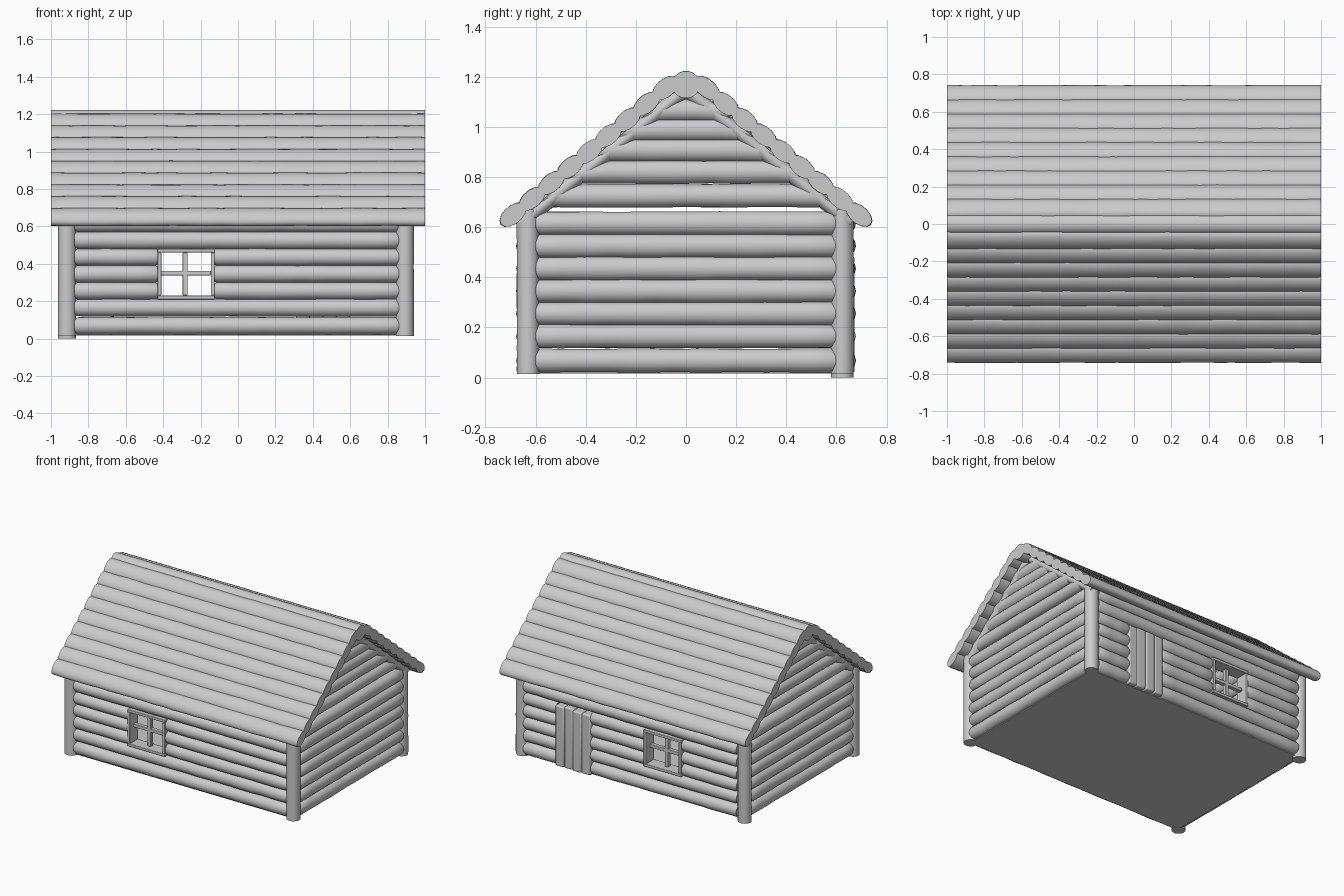
import bpy, bmesh, math, random
from mathutils import Vector, Matrix

if "Cube" in bpy.data.objects:
    bpy.data.objects.remove(bpy.data.objects["Cube"])

random.seed(4)


def log(bm, a, b, w, h, up=(0, 0, 1), shear=0.0, wobble=0.06, taper=0.82, sides=14):
    """Lumpy log from a to b; w / h are half sizes across and along 'up'."""
    a, b, up = Vector(a), Vector(b), Vector(up).normalized()
    d = b - a
    length = d.length
    d.normalize()
    side = d.cross(up)
    n = max(2, round(length / 0.09))
    edge = min(0.018, length * 0.2)
    stops = [0] + [edge + (length - 2 * edge) * i / n for i in range(n + 1)] + [length]
    rings = []
    for i, s in enumerate(stops):
        k = taper if i in (0, len(stops) - 1) else 1
        kw = k * (1 + random.uniform(-wobble, wobble))
        kh = k * (1 + random.uniform(-wobble, wobble) * 0.6)
        t = 2 * s / length - 1
        ring = []
        for j in range(sides):
            u = 2 * math.pi * j / sides
            rise = math.sin(u) * h * kh
            ring.append(bm.verts.new(a + d * (s - shear * rise * t)
                                     + side * math.cos(u) * w * kw + up * rise))
        rings.append(ring)
    for r, q in zip(rings, rings[1:]):
        for j in range(sides):
            k = (j + 1) % sides
            bm.faces.new((r[j], r[k], q[k], q[j]))
    bm.faces.new(rings[0][::-1])
    bm.faces.new(rings[-1])


def box(bm, x0, x1, y0, y1, z0, z1):
    m = Matrix.Translation(((x0 + x1) / 2, (y0 + y1) / 2, (z0 + z1) / 2))
    bmesh.ops.create_cube(bm, size=1, matrix=m @ Matrix.Diagonal((x1 - x0, y1 - y0, z1 - z0, 1)))


def finish(name, bm, bevel=0.0):
    bmesh.ops.recalc_face_normals(bm, faces=bm.faces[:])
    me = bpy.data.meshes.new(name)
    bm.to_mesh(me)
    bm.free()
    ob = bpy.data.objects.new(name, me)
    bpy.context.collection.objects.link(ob)
    if bevel:
        mod = ob.modifiers.new("bevel", "BEVEL")
        mod.width, mod.segments = bevel, 2
    bpy.ops.object.select_all(action='DESELECT')
    ob.select_set(True)
    bpy.context.view_layer.objects.active = ob
    bpy.ops.object.shade_smooth_by_angle(angle=math.radians(45))
    return ob


WIN = (-0.43, -0.125, 0.21, 0.48)      # window x0, x1, z0, z1
DOOR = (0.31, 0.60, 0.02, 0.47)        # door x0, x1, z0, z1
ROWS = [0.068] + [0.165 + 0.09 * i for i in range(6)]

# Long walls, logs interrupted by the openings
for name, y, holes in (("front_wall", -0.625, [WIN]), ("back_wall", 0.625, [WIN, DOOR])):
    bm = bmesh.new()
    for z in ROWS:
        cuts = [-0.875]
        for x0, x1, z0, z1 in holes:
            if z0 < z < z1:
                cuts += [x0 + 0.005, x1 - 0.005]
        cuts.append(0.86)
        for x0, x1 in zip(cuts[::2], cuts[1::2]):
            log(bm, (x0, y, z), (x1, y, z), 0.05, 0.048)
    finish(name, bm)

# End walls with gable logs sheared to the roof slope
for name, x in (("left_wall", -0.908), ("right_wall", 0.893)):
    bm = bmesh.new()
    for z in ROWS:
        log(bm, (x, -0.6, z), (x, 0.6, z), 0.045, 0.048)
    for z in (0.725, 0.82, 0.907, 0.988, 1.066):
        half = 0.055 + (1.2 - z) / 0.83 - 0.075
        log(bm, (x, -half, z), (x, half, z), 0.045, 0.047, shear=1.2, taper=0.95)
    finish(name, bm)

# Corner posts
bm = bmesh.new()
for x in (-0.914, 0.892):
    for y in (-0.63, 0.623):
        foot = 0.0 if x < 0 < y else 0.014
        log(bm, (x, y, foot), (x, y, 0.67), 0.048, 0.046, up=(0, 1, 0), wobble=0.015, taper=1)
finish("corner_posts", bm)

# Floor slab
bm = bmesh.new()
box(bm, -0.91, 0.89, -0.635, 0.63, 0.016, 0.035)
finish("floor", bm)

# Windows: deep frame, thin trim and crossing bars
for name, s in (("front_window", -1), ("back_window", 1)):
    bm = bmesh.new()
    x0, x1, z0, z1 = WIN
    ya, yb = sorted((s * 0.575, s * 0.672))
    t = 0.02
    box(bm, x0, x1, ya, yb, z0, z0 + t)
    box(bm, x0, x1, ya, yb, z1 - t, z1)
    box(bm, x0, x0 + t, ya, yb, z0 + t, z1 - t)
    box(bm, x1 - t, x1, ya, yb, z0 + t, z1 - t)
    xm, zm = (x0 + x1) / 2 - 0.005, (z0 + z1) / 2 + 0.005
    ya, yb = sorted((s * 0.60, s * 0.63))
    box(bm, xm - 0.013, xm + 0.013, ya, yb, z0 + t, z1 - t)
    box(bm, x0 + t, x1 - t, ya, yb, zm - 0.012, zm + 0.012)
    finish(name, bm, 0.003)

# Plank door on the back
bm = bmesh.new()
x0, x1, z0, z1 = DOOR
pw = (x1 - x0) / 4
for i in range(4):
    drop = random.uniform(0, 0.01)
    box(bm, x0 + pw * i, x0 + pw * (i + 1), 0.585, 0.668 + random.uniform(-0.006, 0.006),
        z0, z1 - drop)
finish("door", bm, 0.01)

# Roof: overlapping flattened logs down each slope
ang = math.atan(0.83)
for name, s in (("front_roof", -1), ("back_roof", 1)):
    bm = bmesh.new()
    normal = Vector((0, s * math.sin(ang), math.cos(ang)))
    for i in range(9):
        y = 0.055 + 0.076 * (i + 0.5)
        c = Vector((0, s * y, 1.2 - 0.83 * (y - 0.055))) - normal * 0.018
        ex = Vector((1, 0, 0))
        log(bm, c - ex, c + ex, 0.062, 0.036, up=normal, wobble=0.04, taper=1)
    finish(name, bm)

    # Rafters under the slope at both gable ends
    bm = bmesh.new()
    for x in (-0.905, 0.893):
        top = Vector((x, s * 0.03, 1.21)) - normal * 0.066
        low = Vector((x, s * 0.70, 0.665)) - normal * 0.066
        log(bm, top, low, 0.045, 0.03, up=normal, wobble=0.08)
    finish(name + "_rafters", bm)

# Ridge log
bm = bmesh.new()
log(bm, (-1, 0, 1.168), (1, 0, 1.168), 0.056, 0.055, wobble=0.02, taper=1, sides=18)
finish("ridge_log", bm)
